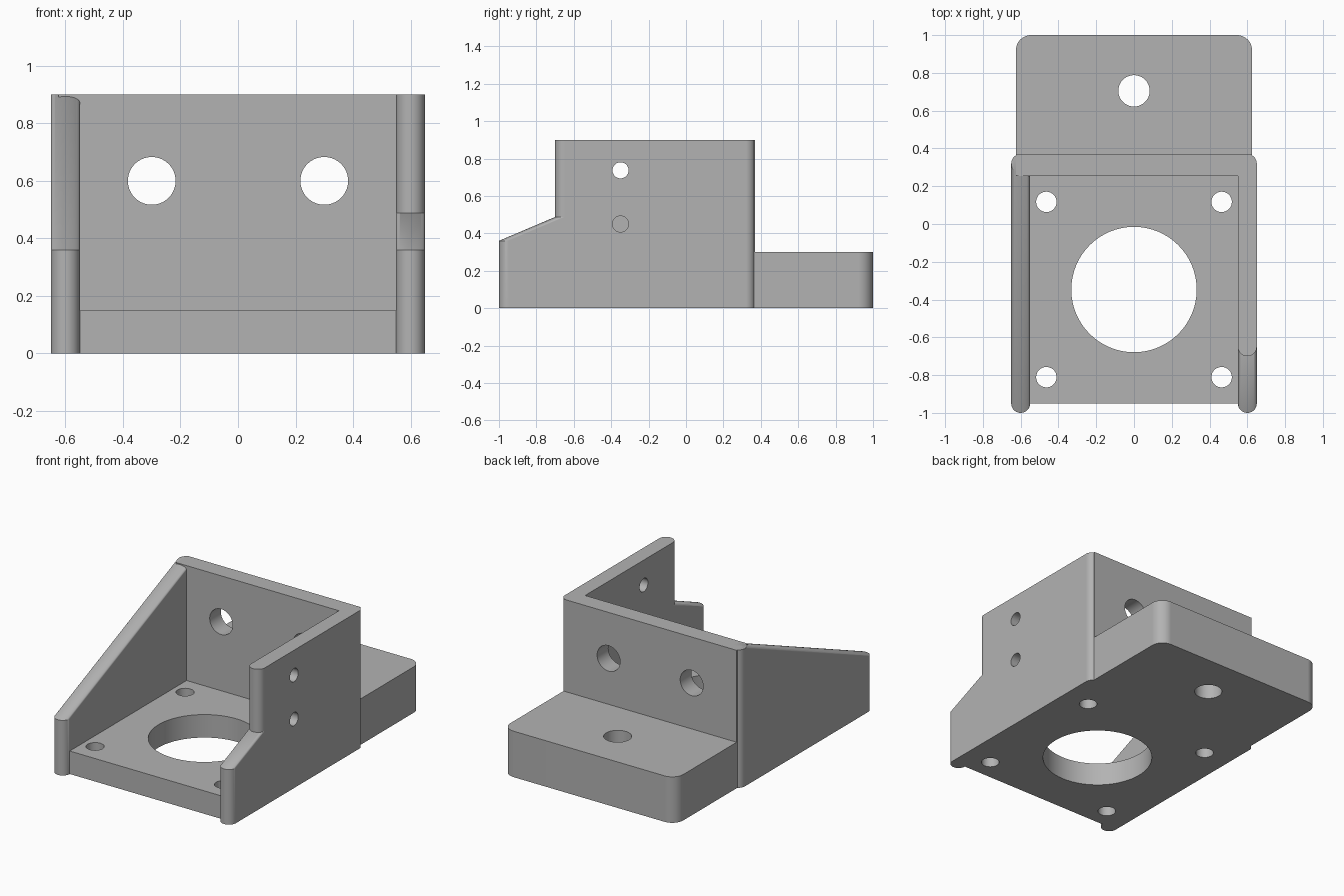
import bpy
import bmesh
from math import radians
from mathutils import Matrix, Vector

old = bpy.data.objects.get("Cube")
if old:
    bpy.data.objects.remove(old, do_unlink=True)

grey = bpy.data.materials.new("plain grey")
grey.use_nodes = True
grey.diffuse_color = (0.45, 0.45, 0.45, 1)
grey.node_tree.nodes["Principled BSDF"].inputs["Base Color"].default_value = grey.diffuse_color

WALL_R = 0.05      # half thickness of the side walls
WALL_X = 0.6       # centre line of the side walls
REAR_Y = 0.32      # centre of the rear rounded wall ends
HEIGHT = 0.9
WALL_FRONT = 0.255
WALL_BACK = 0.37
HALF_W = 0.625


def to_object(name, bm):
    bmesh.ops.recalc_face_normals(bm, faces=bm.faces)
    mesh = bpy.data.meshes.new(name)
    bm.to_mesh(mesh)
    bm.free()
    mesh.materials.append(grey)
    obj = bpy.data.objects.new(name, mesh)
    bpy.context.collection.objects.link(obj)
    return obj


def activate(obj):
    bpy.ops.object.select_all(action="DESELECT")
    obj.select_set(True)
    bpy.context.view_layer.objects.active = obj


def box(name, low, high, corner=0):
    """Block between two corners; corner rounds its rear upright edges."""
    low, high = Vector(low), Vector(high)
    bm = bmesh.new()
    bmesh.ops.create_cube(bm, size=1)
    for v in bm.verts:
        v.co = (low + high) / 2 + v.co * (high - low)
    if corner:
        edges = [e for e in bm.edges if all(abs(v.co.y - high.y) < 1e-4 for v in e.verts)
                 and abs(e.verts[0].co.x - e.verts[1].co.x) < 1e-4]
        bmesh.ops.bevel(bm, geom=edges, offset=corner, segments=12,
                        profile=0.5, affect="EDGES")
    return to_object(name, bm)


def post_wall(name, x, posts):
    """Wall wrapped around two upright round posts, given as (y, height)."""
    bm = bmesh.new()
    for y, h in posts:
        bmesh.ops.create_cone(bm, cap_ends=True, segments=64, radius1=WALL_R,
                              radius2=WALL_R, depth=h,
                              matrix=Matrix.Translation((x, y, h / 2)))
    bmesh.ops.delete(bm, geom=bm.faces[:], context="FACES_ONLY")
    hull = bmesh.ops.convex_hull(bm, input=bm.verts)
    spare = {v for v in hull["geom_interior"] if isinstance(v, bmesh.types.BMVert)}
    bmesh.ops.delete(bm, geom=list(spare), context="VERTS")
    loose = [e for e in bm.edges if not e.link_faces]
    bmesh.ops.delete(bm, geom=loose, context="EDGES")
    bmesh.ops.dissolve_limit(bm, angle_limit=radians(0.3), verts=bm.verts, edges=bm.edges)
    return to_object(name, bm)


def drill(obj, centre, radius, axis):
    """Cut a round hole right through a part along the given axis."""
    turn = {"X": Matrix.Rotation(radians(90), 4, "Y"),
            "Y": Matrix.Rotation(radians(90), 4, "X"),
            "Z": Matrix.Identity(4)}[axis]
    bm = bmesh.new()
    bmesh.ops.create_cone(bm, cap_ends=True, segments=64, radius1=radius, radius2=radius,
                          depth=0.7, matrix=Matrix.Translation(centre) @ turn)
    cutter = to_object("hole_cutter", bm)
    cutter.hide_render = True
    cut = obj.modifiers.new("hole", "BOOLEAN")
    cut.operation = "DIFFERENCE"
    cut.solver = "EXACT"
    cut.object = cutter
    activate(obj)
    bpy.ops.object.modifier_apply(modifier=cut.name)
    bpy.data.objects.remove(cutter, do_unlink=True)


# Base plate with one large opening and four screw holes
base = box("base_plate", (-0.55, -0.95, 0), (0.55, WALL_FRONT, 0.15))
hub_y = -0.347
drill(base, (0, hub_y, 0), 0.332, "Z")
for sx in (-1, 1):
    for sy in (-1, 1):
        drill(base, (sx * 0.464, hub_y + sy * 0.464, 0), 0.054, "Z")

# Back wall with two holes
back = box("back_wall", (-HALF_W, WALL_FRONT, 0), (HALF_W, WALL_BACK, HEIGHT))
for sx in (-1, 1):
    drill(back, (sx * 0.3, WALL_BACK, 0.6), 0.083, "Y")

# Rear mounting foot
foot = box("rear_foot", (-HALF_W, WALL_BACK, 0), (HALF_W, 1, 0.3), corner=0.08)
drill(foot, (0, 0.705, 0.15), 0.083, "Z")

# Sloping wall on one side
slope_wall = post_wall("sloping_side_wall", -WALL_X, [(-0.95, 0.36), (REAR_Y, HEIGHT)])

# Tall wall with a low sloping toe on the other side
tall_wall = post_wall("tall_side_wall", WALL_X, [(-0.65, HEIGHT), (REAR_Y, HEIGHT)])
for z in (0.45, 0.737):
    drill(tall_wall, (WALL_X, -0.35, z), 0.043, "X")
toe = post_wall("tall_wall_toe", WALL_X, [(-0.95, 0.36), (-0.65, 0.4875)])

# Smooth the round surfaces, keep flat ones crisp
for part in (base, back, foot, slope_wall, tall_wall, toe):
    activate(part)
    bpy.ops.object.shade_smooth_by_angle(angle=radians(30))
    weighted = part.modifiers.new("even_normals", "WEIGHTED_NORMAL")
    weighted.keep_sharp = True
